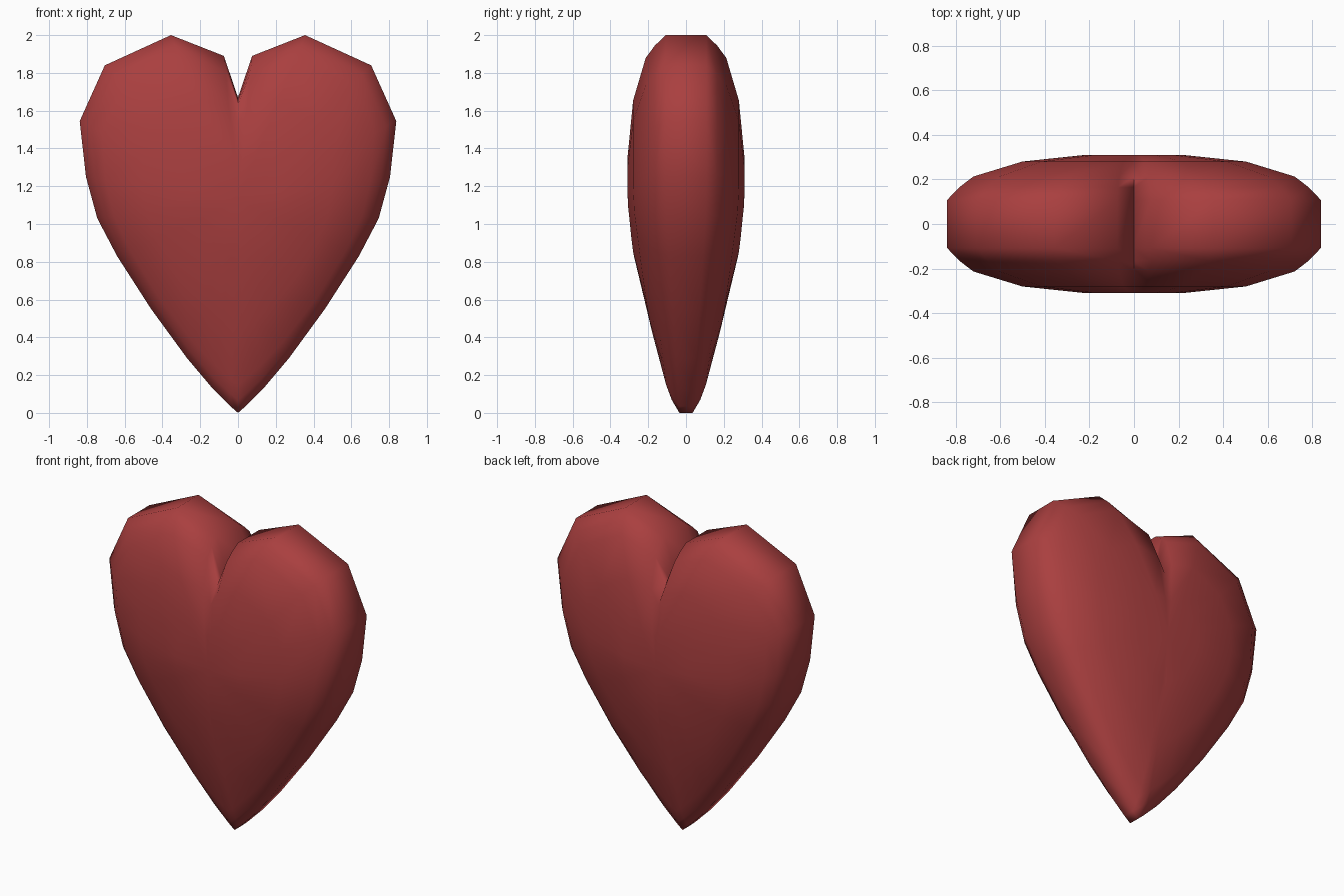
import bpy, bmesh, math

if "Cube" in bpy.data.objects:
    bpy.data.objects.remove(bpy.data.objects["Cube"])

# right half of the heart outline (x, z), from notch to tip
half = [(0, 1.67), (0.075, 1.89), (0.355, 2.0), (0.705, 1.84), (0.838, 1.545),
        (0.805, 1.25), (0.745, 1.03), (0.64, 0.83), (0.46, 0.55),
        (0.27, 0.29), (0.135, 0.13), (0.04, 0.035), (0, 0)]
outline = half + [(-x, z) for x, z in half[-2:0:-1]]
CZ = 1.12                                  # centre height of the rings

# shrinking rings: scale, half depth at the lobes, half depth at the tip
rings = [(1.0, 0.108, 0.035), (0.94, 0.165, 0.075), (0.87, 0.213, 0.105),
         (0.62, 0.28, 0.18), (0.28, 0.309, 0.27)]

bm = bmesh.new()
n = len(outline)


def ring_point(x, z, s):
    """Scale an outline point inward, rounding inner rings to an oval."""
    dz = z - CZ
    r = math.hypot(x, dz)
    oval = 1 / math.hypot(x / r / 0.83, dz / r / (0.9 if dz > 0 else 1.1))
    k = s * (1 + 0.9 * (1 - s) * (oval / r - 1))
    return x * k, CZ + dz * k


def make_side(sign):
    loops = []
    for s, top, tip in rings:
        loop = []
        for x, z in outline:
            y = tip + (top - tip) * min(1, z / 1.1)
            px, pz = ring_point(x, z, s)
            loop.append(bm.verts.new((px, sign * y, pz)))
        loops.append(loop)
    for a, b in zip(loops, loops[1:]):
        for i in range(n):
            j = (i + 1) % n
            bm.faces.new((a[i], a[j], b[j], b[i]))
    centre = bm.verts.new((0, sign * 0.308, CZ))
    for i in range(n):
        bm.faces.new((loops[-1][i], loops[-1][(i + 1) % n], centre))
    return loops[0]


# front and back domes joined by the rim
front, back = make_side(-1), make_side(1)
for i in range(n):
    j = (i + 1) % n
    bm.faces.new((front[i], front[j], back[j], back[i]))
bmesh.ops.recalc_face_normals(bm, faces=bm.faces)

mesh = bpy.data.meshes.new("heart")
bm.to_mesh(mesh)
bm.free()
heart = bpy.data.objects.new("heart", mesh)
bpy.context.collection.objects.link(heart)

red = bpy.data.materials.new("heart red")
red.diffuse_color = (0.40, 0.05, 0.05, 1)
red.use_nodes = True
red.node_tree.nodes["Principled BSDF"].inputs["Base Color"].default_value = red.diffuse_color
mesh.materials.append(red)

# smooth shading, only the notch stays sharp
bpy.context.view_layer.objects.active = heart
heart.select_set(True)
bpy.ops.object.shade_smooth_by_angle(angle=math.radians(100))
